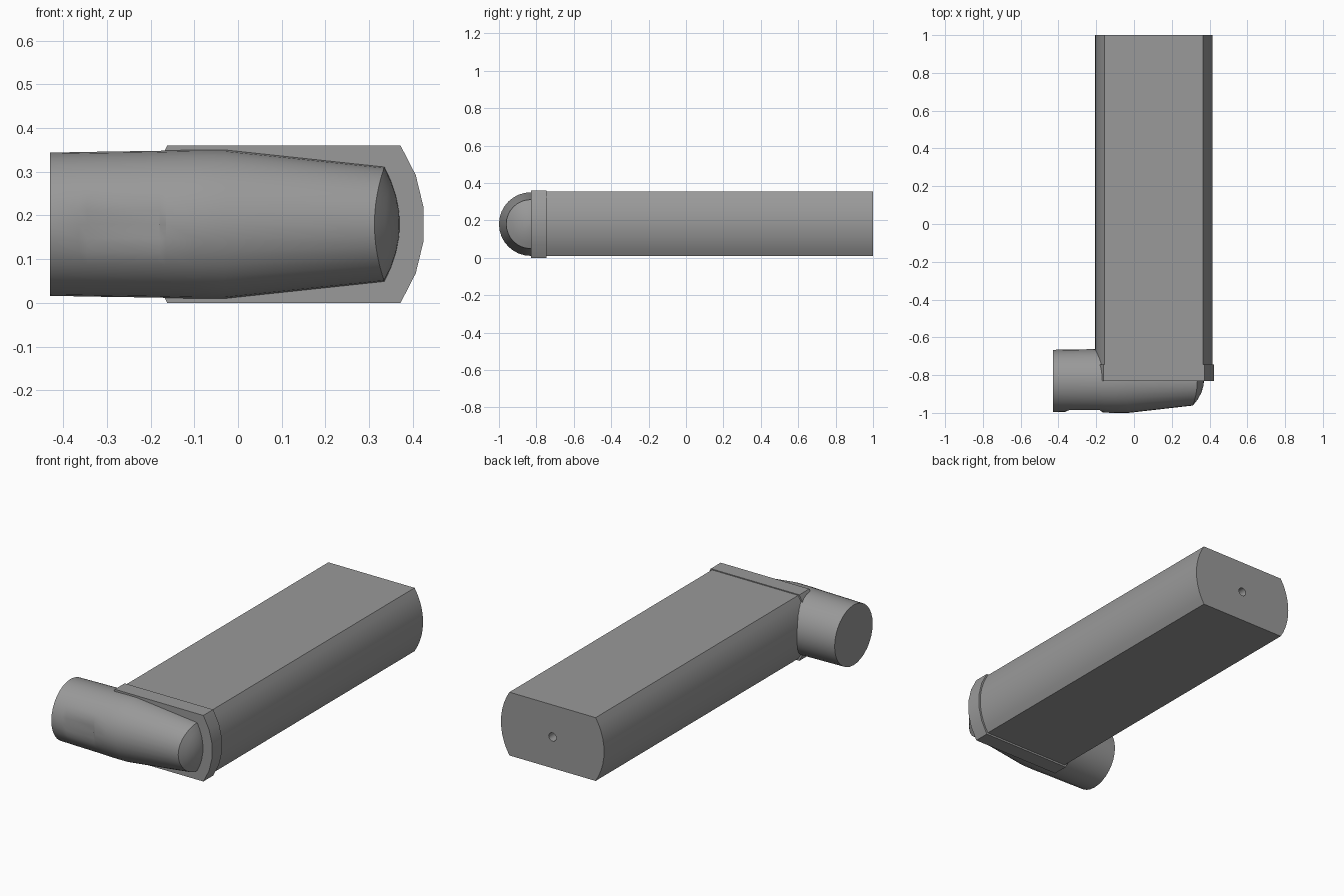
import bpy, bmesh, math

cube = bpy.data.objects.get("Cube")
if cube:
    bpy.data.objects.remove(cube, do_unlink=True)

grey = bpy.data.materials.new("mid grey")
grey.use_nodes = True
colour = (0.32, 0.32, 0.32, 1)
grey.diffuse_color = colour
grey.node_tree.nodes["Principled BSDF"].inputs["Base Color"].default_value = colour

CX, CZ, CY = 0.105, 0.18, -0.83   # body centre x, shared axis z, tube axis y


def loft(name, rings):
    """Skin a list of equal-length closed rings and cap both ends."""
    bm = bmesh.new()
    loops = [[bm.verts.new(p) for p in ring] for ring in rings]
    n = len(loops[0])
    for a, b in zip(loops, loops[1:]):
        for i in range(n):
            j = (i + 1) % n
            bm.faces.new((a[i], a[j], b[j], b[i]))
    bm.faces.new(loops[0])
    bm.faces.new(loops[-1])
    bmesh.ops.recalc_face_normals(bm, faces=bm.faces)
    mesh = bpy.data.meshes.new(name)
    bm.to_mesh(mesh)
    bm.free()
    mesh.materials.append(grey)
    ob = bpy.data.objects.new(name, mesh)
    bpy.context.collection.objects.link(ob)
    return ob


def smooth(ob):
    bpy.ops.object.select_all(action='DESELECT')
    ob.select_set(True)
    bpy.context.view_layer.objects.active = ob
    bpy.ops.object.shade_smooth_by_angle(angle=math.radians(30))


def slab(name, half_w, half_h, bulge, y0, y1, zc, steps):
    """Flat top and bottom, bowed sides, extruded along y."""
    r = (half_h ** 2 + bulge ** 2) / (2 * bulge)
    a = math.asin(half_h / r)
    arc = []
    for i in range(steps + 1):
        t = -a + 2 * a * i / steps
        arc.append((half_w + r * (math.cos(t) - math.cos(a)), r * math.sin(t)))
    section = arc + [(-x, -z) for x, z in arc]
    return loft(name, [[(CX + x, y, zc + z) for x, z in section] for y in (y0, y1)])


# Main body, with a small blind hole in the back end
body = slab("main_body", 0.26, 0.1725, 0.051, -0.79, 1.0, 0.1825, 10)
bpy.ops.mesh.primitive_cylinder_add(vertices=16, radius=0.023, depth=0.12,
                                    location=(CX, 1.0, CZ),
                                    rotation=(math.pi / 2, 0, 0))
cutter = bpy.context.object
cutter.name = "hole_cutter"
cutter.data.materials.append(grey)
mod = body.modifiers.new("back_hole", 'BOOLEAN')
mod.operation = 'DIFFERENCE'
mod.object = cutter
mod.solver = 'EXACT'
bpy.context.view_layer.objects.active = body
bpy.ops.object.modifier_apply(modifier=mod.name)
bpy.data.objects.remove(cutter, do_unlink=True)
smooth(body)

# Collar around the front of the body
smooth(slab("front_collar", 0.267, 0.18, 0.055, CY, -0.745, 0.18, 5))

# Cross tube: (x, radius, flattened front)
SEG = 32
profile = [(-0.43, 0.164, 0), (-0.365, 0.165, 0), (-0.345, 0.1655, 1),
           (-0.18, 0.168, 1), (-0.165, 0.1685, 0), (-0.10, 0.17, 0),
           (-0.03, 0.17, 0)]


def circle(r):
    return [(r * math.cos(2 * math.pi * i / SEG), r * math.sin(2 * math.pi * i / SEG))
            for i in range(SEG)]


rings = []
for x, r, flat in profile:
    rings.append([(x, CY + (max(dy, -0.156) if flat else dy), CZ + dz)
                  for dy, dz in circle(r)])
# Domed tip, leaning back towards the front of the tube
for r in (0.131, 0.1, 0.065, 0.03, 0.005):
    rings.append([(0.37 - 2.04 * dz ** 2 - (3.37 if dy < 0 else 1.5) * dy ** 2,
                   CY + dy, CZ + dz) for dy, dz in circle(r)])
smooth(loft("cross_tube", rings))
